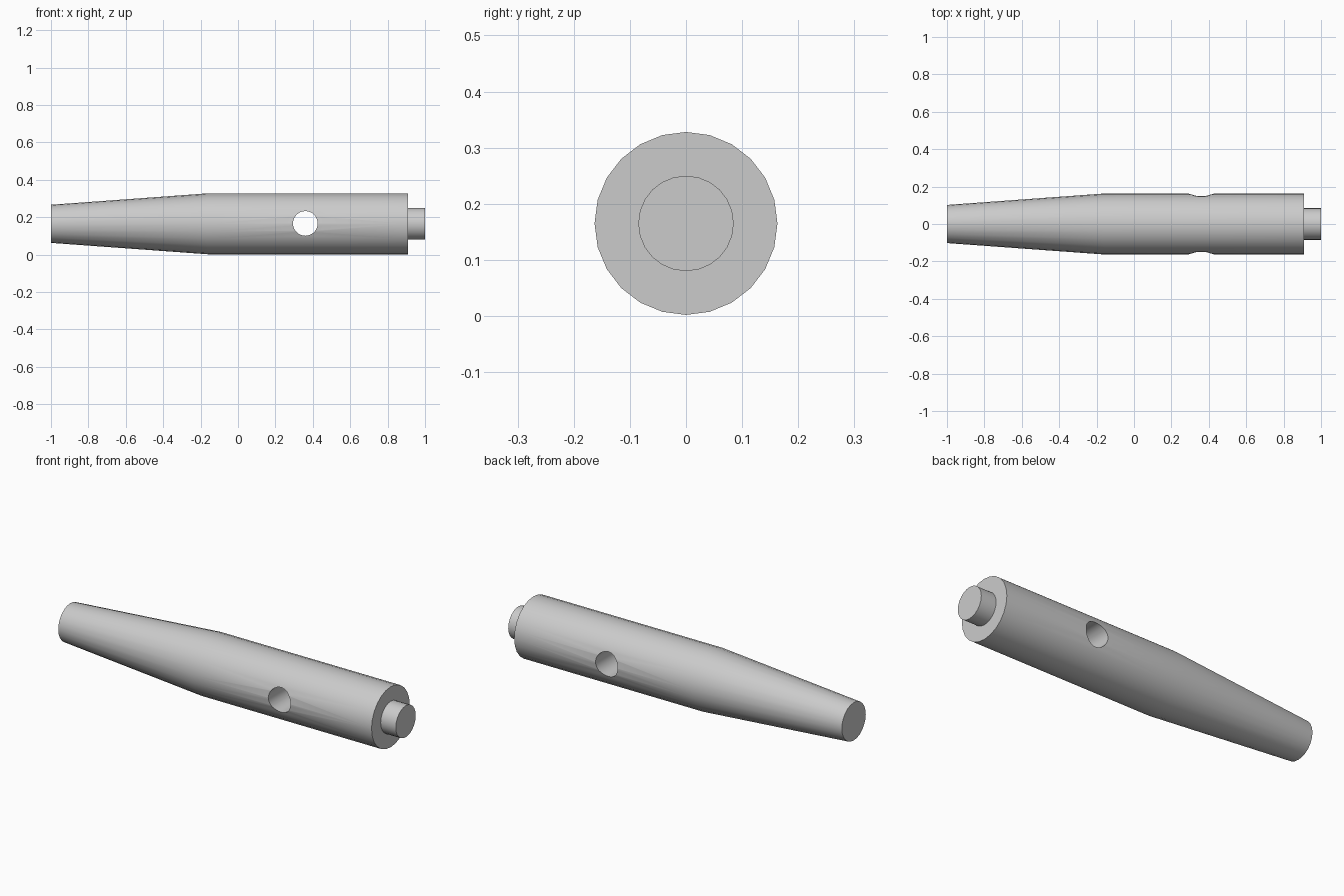
import bpy
import bmesh
import math
from mathutils import Matrix

cube = bpy.data.objects.get("Cube")
if cube:
    bpy.data.objects.remove(cube, do_unlink=True)

AXIS_Z = 0.165
SIDES = 24

grey = bpy.data.materials.new("plain grey")
grey.use_nodes = True
GREY = (0.6, 0.6, 0.6, 1)
grey.diffuse_color = GREY
grey.node_tree.nodes["Principled BSDF"].inputs["Base Color"].default_value = GREY


def lathe(name, profile):
    """Closed solid turned about the long axis from (x, radius) points."""
    bm = bmesh.new()
    rings = []
    for x, r in profile:
        angles = [2 * math.pi * i / SIDES for i in range(SIDES)]
        rings.append([bm.verts.new((x, r * math.sin(a), AXIS_Z + r * math.cos(a)))
                      for a in angles])
    for a, b in zip(rings, rings[1:]):
        for i in range(SIDES):
            j = (i + 1) % SIDES
            bm.faces.new((a[i], a[j], b[j], b[i]))
    bm.faces.new(rings[0])
    bm.faces.new(rings[-1])
    bmesh.ops.recalc_face_normals(bm, faces=bm.faces)
    mesh = bpy.data.meshes.new(name)
    bm.to_mesh(mesh)
    bm.free()
    mesh.materials.append(grey)
    obj = bpy.data.objects.new(name, mesh)
    bpy.context.collection.objects.link(obj)
    return obj


# Tapered handle with a stub on its end face
handle = lathe("handle", [(-1, 0.102), (-0.16, 0.163), (0.91, 0.163),
                          (0.91, 0.085), (1, 0.085)])

# Cross hole drilled from front to back
bpy.ops.mesh.primitive_cylinder_add(vertices=32, radius=0.066, depth=0.6,
                                    location=(0.36, 0, AXIS_Z + 0.002),
                                    rotation=(math.pi / 2, 0, 0))
drill = bpy.context.object
drill.name = "hole_cutter"
drill.data.materials.append(grey)
cut = handle.modifiers.new("cross_hole", "BOOLEAN")
cut.operation = "DIFFERENCE"
cut.solver = "EXACT"
cut.object = drill

bpy.ops.object.select_all(action="DESELECT")
handle.select_set(True)
bpy.context.view_layer.objects.active = handle
bpy.ops.object.modifier_apply(modifier=cut.name)
bpy.data.objects.remove(drill, do_unlink=True)
bpy.ops.object.shade_smooth_by_angle(angle=math.radians(30))
